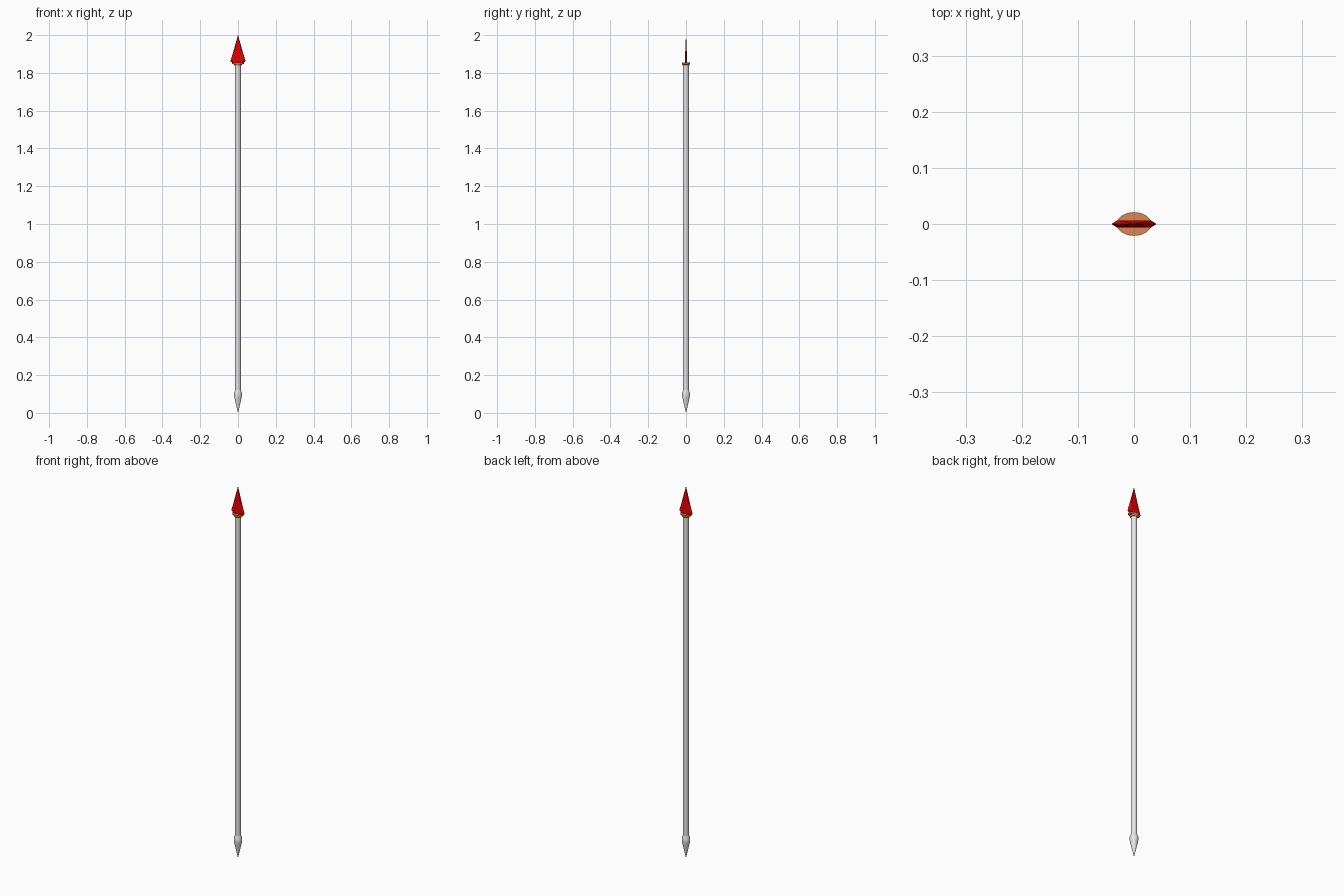
import bpy, bmesh, math

if "Cube" in bpy.data.objects:
    bpy.data.objects.remove(bpy.data.objects["Cube"])


def material(name, rgb):
    m = bpy.data.materials.new(name)
    m.diffuse_color = (*rgb, 1)
    m.use_nodes = True
    m.node_tree.nodes["Principled BSDF"].inputs["Base Color"].default_value = m.diffuse_color
    return m


steel = material("light grey steel", (0.8, 0.8, 0.8))
copper = material("copper", (0.72, 0.24, 0.08))
red = material("red", (0.8, 0.0, 0.0))

# Unit cross-sections: round, and a flat blade with bevelled edges
ROUND = [(math.cos(a), math.sin(a)) for a in (2 * math.pi * i / 32 for i in range(32))]
BLADE = [(1, 0), (0.75, 1), (-0.75, 1), (-1, 0), (-0.75, -1), (0.75, -1)]


def loft(name, rings, section, mat, smooth=True):
    """Stack scaled cross-sections (z, rx, ry) into a closed solid."""
    bm = bmesh.new()
    loops = [[bm.verts.new((rx * x, ry * y, z)) for x, y in section] for z, rx, ry in rings]
    n = len(section)
    for lo, hi in zip(loops, loops[1:]):
        for i in range(n):
            j = (i + 1) % n
            bm.faces.new((lo[i], lo[j], hi[j], hi[i]))
    bm.faces.new(loops[0][::-1])
    bm.faces.new(loops[-1])
    bmesh.ops.recalc_face_normals(bm, faces=bm.faces)
    me = bpy.data.meshes.new(name)
    bm.to_mesh(me)
    bm.free()
    me.materials.append(mat)
    ob = bpy.data.objects.new(name, me)
    bpy.context.collection.objects.link(ob)
    if smooth:
        bpy.ops.object.select_all(action='DESELECT')
        ob.select_set(True)
        bpy.context.view_layer.objects.active = ob
        bpy.ops.object.shade_smooth_by_angle(angle=math.radians(30))
    return ob


# Long round pole
loft("pole", [(0.11, 0.015, 0.015), (1.846, 0.015, 0.015)], ROUND, steel)

# Pointed butt spike with a swollen shoulder
loft("butt_spike", [(z, r, r) for z, r in
     [(0, 0.0005), (0.08, 0.019), (0.09, 0.0205), (0.105, 0.0205), (0.12, 0.015)]], ROUND, steel)

# Thin oval collar under the blade
loft("collar", [(1.838, 0.018, 0.016), (1.845, 0.021, 0.02),
                (1.848, 0.031, 0.021), (1.854, 0.031, 0.021)], ROUND, copper)

# Flat blade with bevelled edges
loft("blade", [(1.85, 0.024, 0.005), (1.862, 0.04, 0.0065),
               (1.91, 0.0255, 0.0042), (2.0, 0.0005, 0.0003)], BLADE, red, smooth=False)
